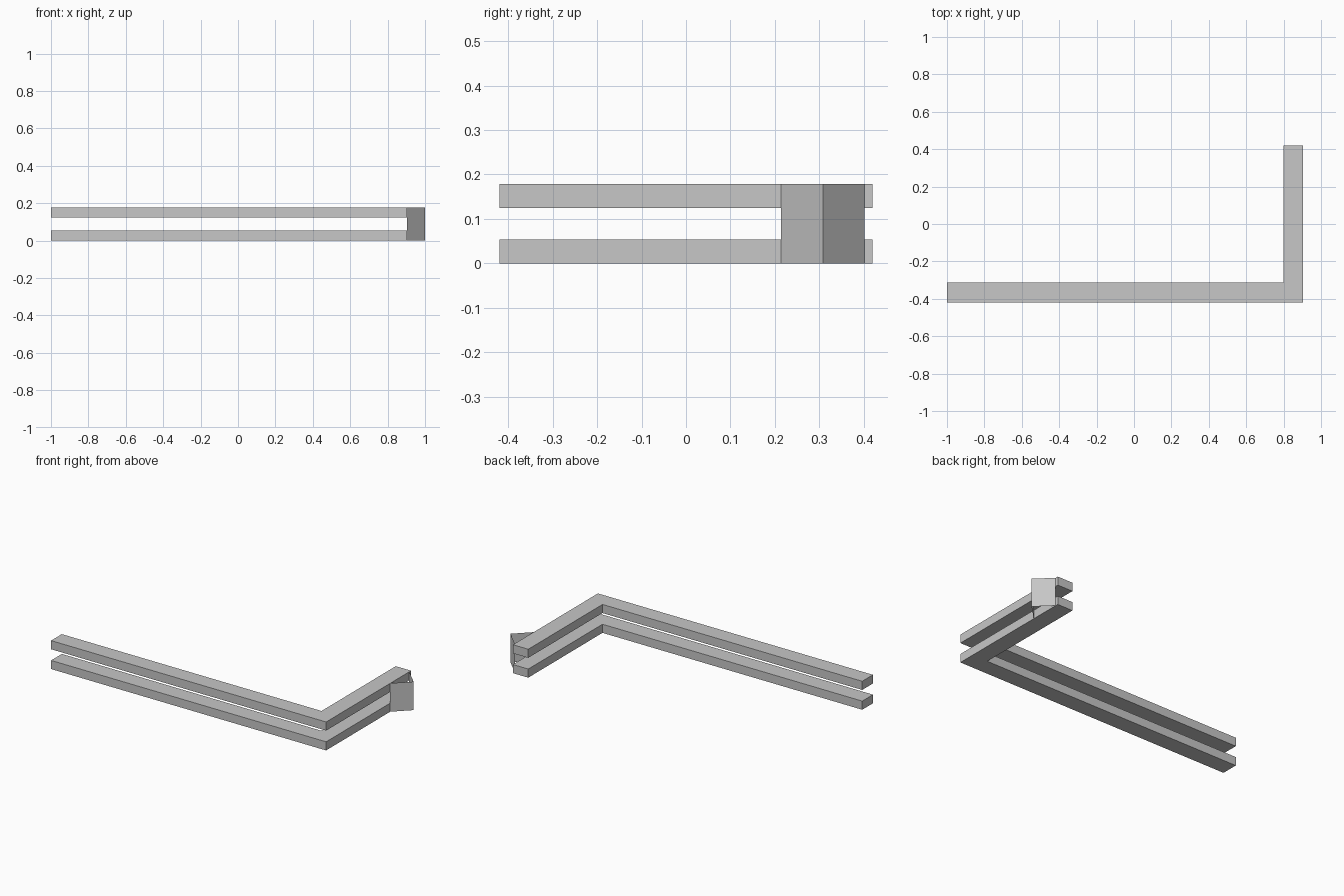
import bpy
import bmesh

cube = bpy.data.objects.get("Cube")
if cube:
    bpy.data.objects.remove(cube, do_unlink=True)

grey = bpy.data.materials.new("light grey")
grey.use_nodes = True
colour = (0.57, 0.57, 0.57, 1)
grey.diffuse_color = colour
grey.node_tree.nodes["Principled BSDF"].inputs["Base Color"].default_value = colour


def extrude_outline(name, outline, bottom, top, closed):
    """Raise a plan outline into a solid, or an open one into a thin sheet."""
    bm = bmesh.new()
    low = [bm.verts.new((x, y, bottom)) for x, y in outline]
    high = [bm.verts.new((x, y, top)) for x, y in outline]
    count = len(outline)
    for i in range(count if closed else count - 1):
        j = (i + 1) % count
        bm.faces.new((low[i], low[j], high[j], high[i]))
    if closed:
        bm.faces.new(high)
        bm.faces.new(low[::-1])
    mesh = bpy.data.meshes.new(name)
    bm.to_mesh(mesh)
    bm.free()
    mesh.materials.append(grey)
    obj = bpy.data.objects.new(name, mesh)
    bpy.context.collection.objects.link(obj)
    return obj


LEFT, RIGHT, HALF_DEPTH = -1.0, 0.904, 0.42
WIDTH, HEIGHT, BAR = 0.106, 0.178, 0.054

# Two stacked L-shaped rails
rail_plan = [
    (LEFT, -HALF_DEPTH), (RIGHT, -HALF_DEPTH), (RIGHT, HALF_DEPTH),
    (RIGHT - WIDTH, HALF_DEPTH), (RIGHT - WIDTH, -HALF_DEPTH + WIDTH),
    (LEFT, -HALF_DEPTH + WIDTH),
]
extrude_outline("lower_rail", rail_plan, 0, BAR, True)
extrude_outline("upper_rail", rail_plan, HEIGHT - BAR, HEIGHT, True)

# Folded sheet bracket on the outer side of the short arm
fold_y, half_fold = 0.308, 0.094
bracket_plan = [(RIGHT, fold_y - half_fold), (1.0, fold_y), (RIGHT, fold_y + half_fold)]
extrude_outline("folded_bracket", bracket_plan, 0, HEIGHT, False)
